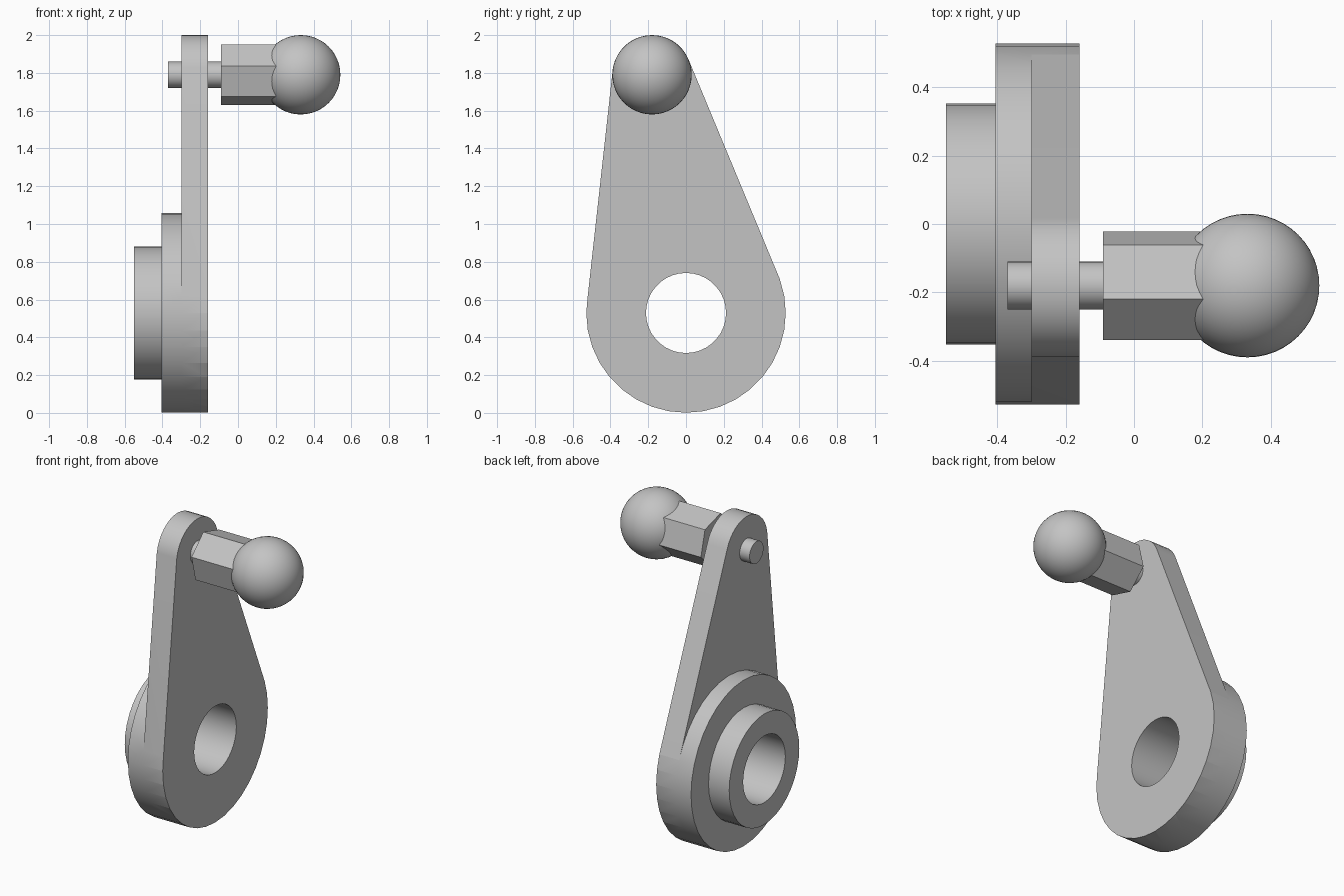
import bpy, bmesh, math
from mathutils import Vector, Matrix
from mathutils.geometry import convex_hull_2d

cube = bpy.data.objects.get("Cube")
if cube:
    bpy.data.objects.remove(cube, do_unlink=True)

grey = bpy.data.materials.new("plain_grey")
grey.use_nodes = True
colour = (0.55, 0.55, 0.55, 1)
grey.diffuse_color = colour
grey.node_tree.nodes["Principled BSDF"].inputs["Base Color"].default_value = colour

# Shaft centres in the y-z plane
HUB = Vector((0, 0.529))
PIN = Vector((-0.18, 1.79))
HUB_RADIUS = 0.528


def circle(centre, radius, sides=36, start=0):
    angles = [math.radians(start) + math.tau * i / sides for i in range(sides)]
    return [centre + radius * Vector((math.cos(a), math.sin(a))) for a in angles]


def finish(name, bm):
    bmesh.ops.recalc_face_normals(bm, faces=bm.faces)
    mesh = bpy.data.meshes.new(name)
    bm.to_mesh(mesh)
    bm.free()
    mesh.materials.append(grey)
    obj = bpy.data.objects.new(name, mesh)
    bpy.context.collection.objects.link(obj)
    return obj


def prism(name, outline, x0, x1):
    """Extrude a y-z outline along x."""
    bm = bmesh.new()
    face = bm.faces.new([bm.verts.new((x0, p.x, p.y)) for p in outline])
    side = bmesh.ops.extrude_face_region(bm, geom=[face], use_keep_orig=True)
    moved = [v for v in side["geom"] if isinstance(v, bmesh.types.BMVert)]
    bmesh.ops.translate(bm, vec=(x1 - x0, 0, 0), verts=moved)
    return finish(name, bm)


def select(obj):
    bpy.ops.object.select_all(action="DESELECT")
    obj.select_set(True)
    bpy.context.view_layer.objects.active = obj


def combine(target, tool, operation):
    mod = target.modifiers.new(operation, "BOOLEAN")
    mod.operation, mod.solver, mod.object = operation, "EXACT", tool
    select(target)
    bpy.ops.object.modifier_apply(modifier=mod.name)
    bpy.data.objects.remove(tool, do_unlink=True)


def smooth(obj):
    select(obj)
    bpy.ops.object.shade_smooth_by_angle(angle=math.radians(30))


# Lever arm: tapered plate wrapped around the two centres
points = circle(HUB, HUB_RADIUS) + circle(PIN, 0.21)
lever = prism("lever_arm", [points[i] for i in convex_hull_2d(points)], -0.30, -0.16)

# Hub disc, stepped boss and through bore
combine(lever, prism("hub_disc", circle(HUB, HUB_RADIUS), -0.405, -0.16), "UNION")
combine(lever, prism("hub_boss", circle(HUB, 0.352), -0.55, -0.20), "UNION")
combine(lever, prism("bore_cutter", circle(HUB, 0.212), -0.7, 0), "DIFFERENCE")
smooth(lever)

# Ball stud: pin, hexagonal shank and ball
smooth(prism("stud_pin", circle(PIN, 0.07), -0.37, -0.05))
prism("hex_shank", circle(PIN, 0.165, sides=6, start=44), -0.09, 0.30)

bm = bmesh.new()
place = Matrix.Translation((0.332, PIN.x, PIN.y)) @ Matrix.Rotation(math.pi / 2, 4, "Y")
bmesh.ops.create_uvsphere(bm, u_segments=48, v_segments=24, radius=0.21, matrix=place)
smooth(finish("stud_ball", bm))
